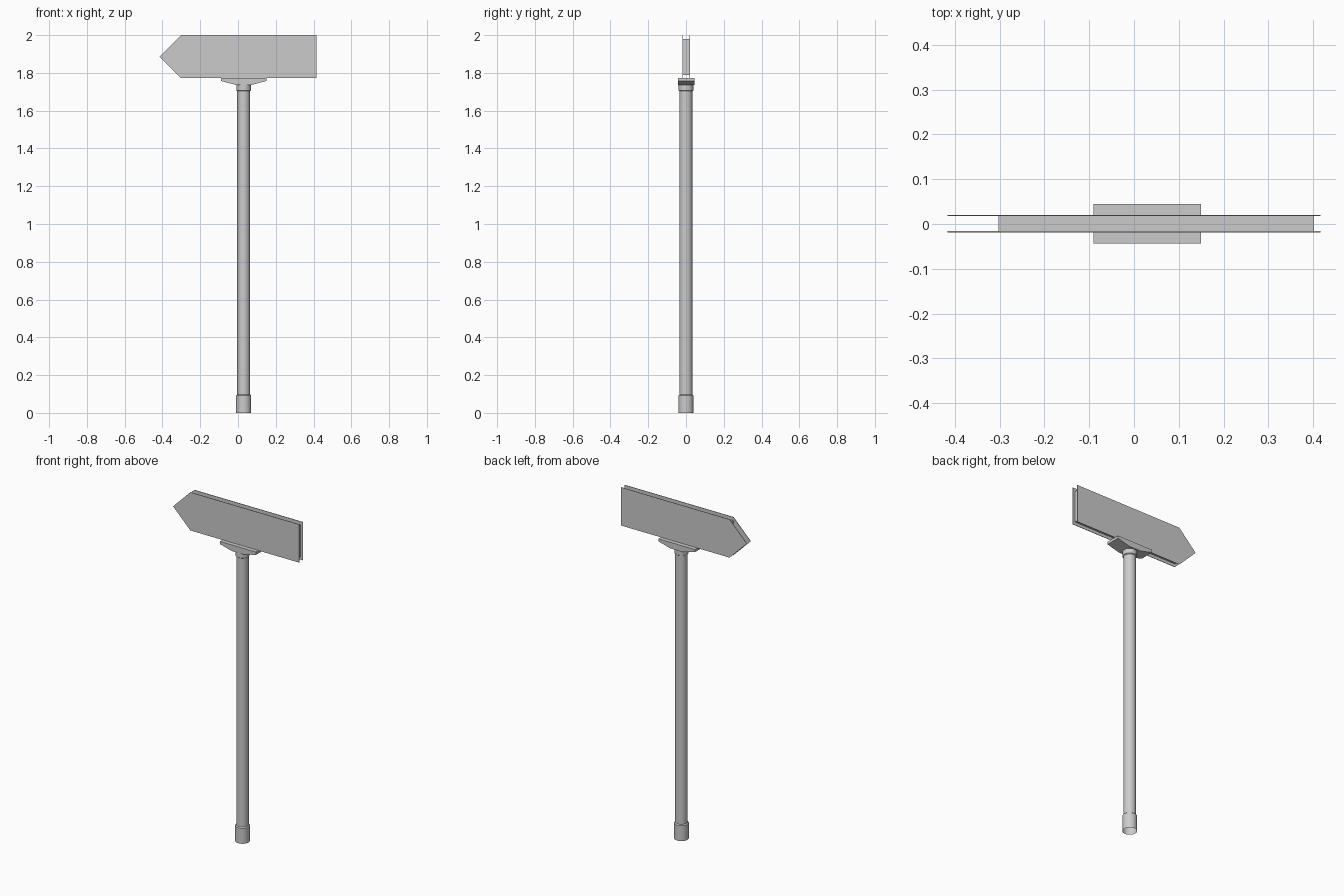
import bpy, bmesh, math

if "Cube" in bpy.data.objects:
    bpy.data.objects.remove(bpy.data.objects["Cube"])

POST_X, MID_Y = 0.03, 0.001

grey = bpy.data.materials.new("plain grey")
grey.use_nodes = True
grey.diffuse_color = (0.6, 0.6, 0.6, 1)
grey.node_tree.nodes["Principled BSDF"].inputs["Base Color"].default_value = (0.6, 0.6, 0.6, 1)


def finish(name, bm):
    mesh = bpy.data.meshes.new(name)
    bmesh.ops.recalc_face_normals(bm, faces=bm.faces)
    bm.to_mesh(mesh)
    bm.free()
    mesh.materials.append(grey)
    obj = bpy.data.objects.new(name, mesh)
    bpy.context.collection.objects.link(obj)
    return obj


def extruded(name, outline, y, depth):
    """Solid from an x-z outline, centred on y."""
    bm = bmesh.new()
    face = bm.faces.new([bm.verts.new((x, y - depth / 2, z)) for x, z in outline])
    new = bmesh.ops.extrude_face_region(bm, geom=[face])["geom"]
    verts = [v for v in new if isinstance(v, bmesh.types.BMVert)]
    bmesh.ops.translate(bm, verts=verts, vec=(0, depth, 0))
    return finish(name, bm)


def tube(name, profile, sides=24):
    """Open-ended lathe of (radius, z) points around the post axis."""
    bm = bmesh.new()
    rings = []
    for r, z in profile:
        angles = [2 * math.pi * i / sides for i in range(sides)]
        rings.append([bm.verts.new((POST_X + r * math.cos(a), r * math.sin(a), z)) for a in angles])
    for low, high in zip(rings, rings[1:]):
        for i in range(sides):
            j = (i + 1) % sides
            bm.faces.new((low[i], low[j], high[j], high[i]))
    obj = finish(name, bm)
    bpy.ops.object.select_all(action="DESELECT")
    obj.select_set(True)
    bpy.context.view_layer.objects.active = obj
    bpy.ops.object.shade_smooth_by_angle(angle=math.radians(35))


# Post with a sleeve at each end
tube("post", [(0.034, 0.09), (0.034, 1.74)])
tube("base_sleeve", [(0.04, 0), (0.04, 0.092), (0.034, 0.097)])
tube("top_sleeve", [(0.034, 1.703), (0.039, 1.707), (0.039, 1.737)])

# Tapered bracket under the sign
extruded("bracket", [(-0.09, 1.773), (-0.09, 1.757), (-0.01, 1.736),
                     (0.07, 1.736), (0.15, 1.757), (0.15, 1.773)], MID_Y, 0.088)

# Two arrow panels around a recessed core
arrow = [(-0.416, 1.886), (-0.302, 1.772), (0.416, 1.772), (0.416, 2), (-0.302, 2)]
for name, side in (("front_panel", -1), ("back_panel", 1)):
    extruded(name, arrow, MID_Y + side * 0.018, 0.003)
extruded("sign_core", [(-0.302, 1.79), (0.402, 1.79), (0.402, 1.98), (-0.302, 1.98)], MID_Y, 0.034)
